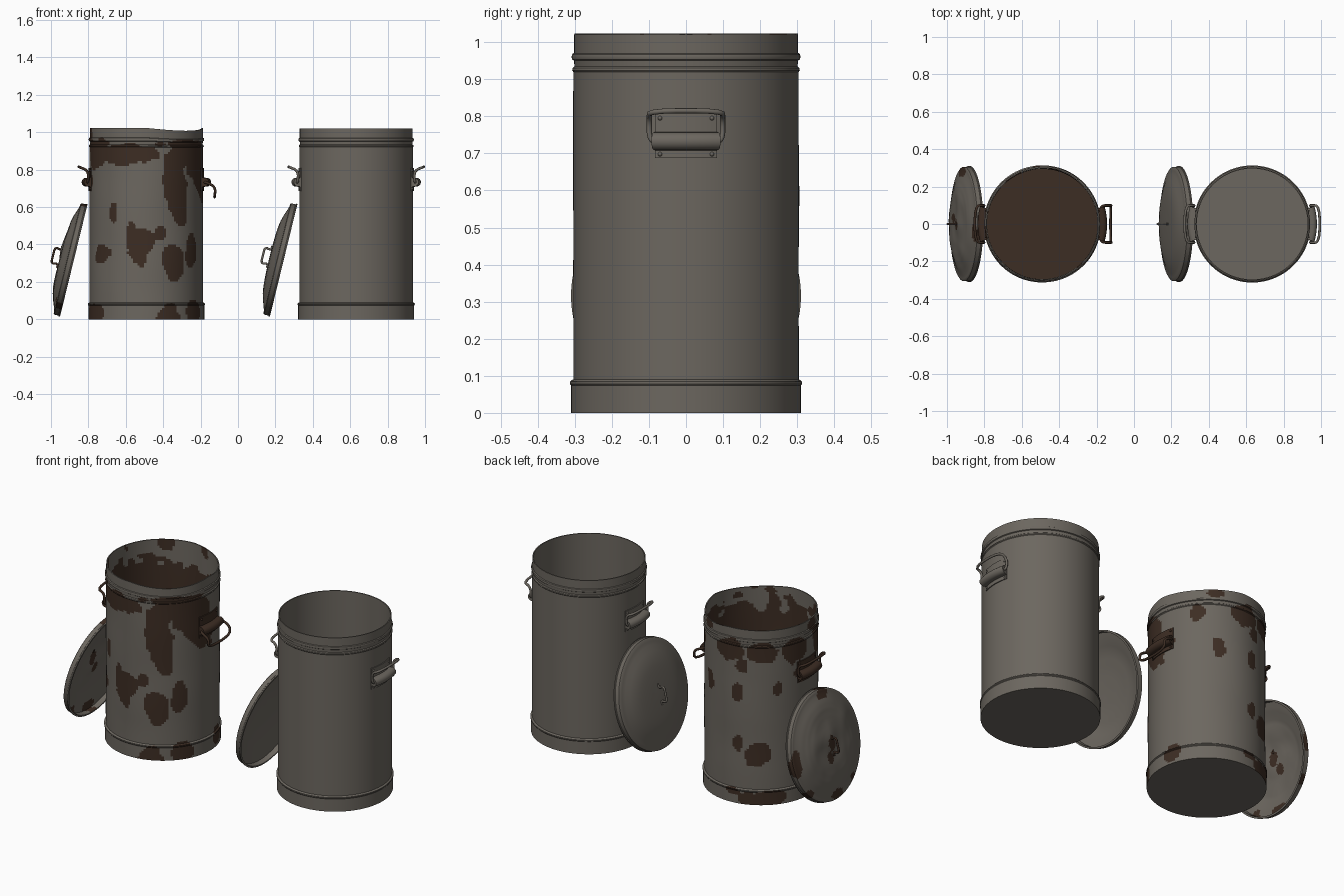
import bpy, bmesh, math
from mathutils import Vector, Matrix, noise

if "Cube" in bpy.data.objects:
    bpy.data.objects.remove(bpy.data.objects["Cube"])


def material(name, rgb):
    m = bpy.data.materials.new(name)
    m.diffuse_color = (*rgb, 1)
    m.use_nodes = True
    m.node_tree.nodes["Principled BSDF"].inputs["Base Color"].default_value = m.diffuse_color
    return m


STEEL = material("weathered steel", (0.150, 0.135, 0.115))
RUST = material("dark rust", (0.046, 0.026, 0.017))


def finish(name, bm, mats, matrix, angle=35):
    bmesh.ops.recalc_face_normals(bm, faces=bm.faces)
    me = bpy.data.meshes.new(name)
    bm.to_mesh(me)
    bm.free()
    for m in mats:
        me.materials.append(m)
    me.shade_smooth()
    me.set_sharp_from_angle(angle=math.radians(angle))
    ob = bpy.data.objects.new(name, me)
    ob.matrix_world = matrix
    bpy.context.collection.objects.link(ob)
    return ob


def resample(profile, step):
    out = [profile[0]]
    for a, b in zip(profile, profile[1:]):
        n = max(1, math.ceil(math.dist(a, b) / step))
        out += [(a[0] + (b[0] - a[0]) * i / n, a[1] + (b[1] - a[1]) * i / n)
                for i in range(1, n + 1)]
    return out


def lathe(name, profile, matrix, mats, seg=128, rule=None, deform=None):
    """Revolve an (r, z) profile; rule picks rusty faces, deform adds dents."""
    bm = bmesh.new()
    rings = []
    for r, z in profile:
        if r < 1e-6:
            rings.append([bm.verts.new((0, 0, z))] * seg)
        else:
            rings.append([bm.verts.new((r * math.cos(i * math.tau / seg),
                                        r * math.sin(i * math.tau / seg), z))
                          for i in range(seg)])
    for a, b in zip(rings, rings[1:]):
        for i in range(seg):
            j = (i + 1) % seg
            quad = list(dict.fromkeys((a[i], a[j], b[j], b[i])))
            f = bm.faces.new(quad)
            if rule and rule(f.calc_center_median()):
                f.material_index = 1
    if deform:
        for v in bm.verts:
            v.co = deform(v.co)
    return finish(name, bm, mats, matrix)


def chaikin(pts, rounds=2):
    pts = [Vector(p) for p in pts]
    for _ in range(rounds):
        new = [pts[0]]
        for a, b in zip(pts, pts[1:]):
            new += [a.lerp(b, 0.25), a.lerp(b, 0.75)]
        pts = new + [pts[-1]]
    return pts


def rod(name, pts, radius, mat, matrix, sides=10):
    """Round bar swept along a softened path."""
    pts = chaikin(pts)
    bm = bmesh.new()
    rings, side = [], None
    for i, p in enumerate(pts):
        t = (pts[min(i + 1, len(pts) - 1)] - pts[max(i - 1, 0)]).normalized()
        side = t.orthogonal() if side is None else side - t * side.dot(t)
        side.normalize()
        up = t.cross(side)
        rings.append([bm.verts.new(p + radius * (side * math.cos(k * math.tau / sides)
                                                 + up * math.sin(k * math.tau / sides)))
                      for k in range(sides)])
    for a, b in zip(rings, rings[1:]):
        for k in range(sides):
            bm.faces.new((a[k], a[(k + 1) % sides], b[(k + 1) % sides], b[k]))
    bm.faces.new(rings[0])
    bm.faces.new(rings[-1])
    return finish(name, bm, [mat], matrix, 50)


# Can profile: outside from the base up, over the lip and down the inside
CAN = [(0, 0), (0.31, 0), (0.31, 0.074), (0.313, 0.078), (0.313, 0.084), (0.309, 0.088),
       (0.304, 0.09), (0.304, 0.92), (0.307, 0.924), (0.306, 0.93), (0.301, 0.934),
       (0.302, 0.95), (0.307, 0.953), (0.309, 0.960), (0.307, 0.967), (0.302, 0.970),
       (0.302, 1.02), (0.296, 1.02), (0.296, 0.03), (0, 0.03)]
LID = [(0, 0.078), (0.10, 0.076), (0.16, 0.072), (0.20, 0.066), (0.235, 0.056), (0.265, 0.045),
       (0.285, 0.039), (0.300, 0.037), (0.306, 0.033), (0.306, 0.010), (0.310, 0.007),
       (0.310, 0.001), (0.306, 0), (0.300, 0.0), (0.300, 0.03), (0.265, 0.038),
       (0.20, 0.059), (0.10, 0.069), (0, 0.071)]

# Rust spots on the wall: angle, height, half angle, half height
SPOTS = [(-98, .41, 14, .11), (-142, .34, 13, .05), (-126, .57, 5, .06), (-60, .31, 11, .09),
         (-38, .36, 9, .08), (-55, .64, 11, .16), (-62, .78, 12, .14), (-38, .86, 26, .09),
         (-14, .78, 20, .13), (0, .72, 17, .10), (-112, .88, 30, .06), (-150, .89, 22, .08),
         (-76, .47, 6, .04), (180, .73, 17, .06), (92, .89, 14, .06), (128, .89, 16, .06),
         (162, .88, 17, .07), (100, .66, 7, .05), (121, .30, 12, .08), (100, .35, 6, .05),
         (142, .68, 5, .04), (62, .68, 7, .07), (40, .88, 9, .05), (105, .80, 7, .04),
         (126, .03, 26, .05), (-68, .03, 14, .07), (-155, .02, 16, .06), (-33, .04, 12, .07),
         (15, .06, 10, .05), (95, .07, 8, .03), (-45, .94, 36, .025), (-140, .94, 12, .02),
         (60, 1.0, 9, .03), (-170, .99, 8, .03)]
LID_SPOTS = [(0, 0, .055, .035), (-.05, .03, .04, .03), (0, .28, .07, .03), (.28, -.04, .03, .05),
             (-.28, 0, .03, .06), (-.2, .22, .03, .03), (-.25, -.17, .03, .03)]


def can_rust(c):
    r, phi = math.hypot(c.x, c.y), math.degrees(math.atan2(c.y, c.x))
    n = noise.noise(c * 9) + 0.5 * noise.noise(c * 21)
    if c.z < 0.001:
        return False
    if r < 0.2995:                                   # inside
        return c.z < 0.93 + 0.16 * n
    for a, z, wa, hz in SPOTS:
        d = (phi - a + 180) % 360 - 180
        if (d / wa) ** 2 + ((c.z - z) / hz) ** 2 + 1.0 * n < 1:
            return True
    return False


def lid_rust(c):
    n = noise.noise(c * 14 + Vector((3, 1, 7)))
    return c.z > 0.002 and any(((c.x - u) / a) ** 2 + ((c.y - v) / b) ** 2 + n < 1
                               for u, v, a, b in LID_SPOTS)


def can_dents(co):
    phi = math.atan2(co.y, co.x)
    top = max(0, (co.z - 0.9) / 0.12)
    k = 1 + 0.012 * noise.noise(co * 4) * abs(math.sin(phi)) * min(1, co.z * 4)
    dz = top * (0.003 - 0.030 * max(0, math.cos(phi)) * abs(math.sin(phi)))
    return Vector((co.x * k, co.y * k, co.z + dz))


def lid_dents(co):
    fade = max(0, 1 - math.hypot(co.x, co.y) / 0.3)
    return co + Vector((0, 0, 0.012 * fade * noise.noise(Vector((co.x, co.y, 0)) * 9)))


def side_handle(label, matrix, mat, swing):
    # Curved mounting plate with a rolled sleeve
    sec = [(0.298, .687), (0.309, .687), (0.309, .708)]
    sec += [(0.322 + 0.024 * math.cos(t), .733 + 0.024 * math.sin(t))
            for t in (math.radians(-100 + 20 * i) for i in range(11))]
    sec += [(0.309, .758), (0.309, .81), (0.298, .81)]
    bm = bmesh.new()
    half, n = math.asin(0.085 / 0.315), 12
    rings = []
    for i in range(n + 1):
        a = -half + 2 * half * i / n
        rings.append([bm.verts.new((r * math.cos(a), r * math.sin(a), z)) for r, z in sec])
    for a, b in zip(rings, rings[1:]):
        for k in range(len(sec)):
            m = (k + 1) % len(sec)
            bm.faces.new((a[k], a[m], b[m], b[k]))
    bm.faces.new(rings[0])
    bm.faces.new(rings[-1])
    # Rivets
    for y in (-0.07, 0.07):
        for z in (0.698, 0.795):
            bmesh.ops.create_uvsphere(bm, u_segments=10, v_segments=6, radius=0.006,
                                      matrix=Matrix.Translation((0.301, y, z)))
    finish(label + "_handle_bracket", bm, [mat], matrix)
    # Swinging bail, bent outward at its grip
    hinge = Vector((0.314, 0, 0.733))
    half_path = [(0.006, .07, 0), (-0.002, .099, 0), (-0.004, .099, .062), (0.047, .099, .082)]
    pts = [(x, -y, z) for x, y, z in half_path] + half_path[::-1]
    turn = Matrix.Rotation(math.radians(swing), 3, 'Y')
    rod(label + "_handle_bail", [hinge + turn @ Vector(p) for p in pts], 0.007, mat, matrix)


def bin_set(label, cx, rusty, swings):
    place = Matrix.Translation((cx, 0, 0))
    mats = [STEEL, RUST]
    metal = RUST if rusty else STEEL
    # Can body
    lathe(label + "_can", resample(CAN, 0.0125 if rusty else 0.12), place, mats,
          160 if rusty else 128, can_rust if rusty else None, can_dents if rusty else None)
    # Handles on both sides
    for side, angle, swing in (("right", 0, swings[0]), ("left", math.pi, swings[1])):
        side_handle(f"{label}_{side}", place @ Matrix.Rotation(angle, 4, 'Z'), metal, swing)
    # Lid leaning against the can
    s, c = 0.238, 0.972
    lean = Matrix(((s, 0, -c, cx - 0.388), (0, 1, 0, 0), (c, 0, s, 0.315), (0, 0, 0, 1)))
    lathe(label + "_lid", resample(LID, 0.012 if rusty else 0.05), lean, mats, 128,
          lid_rust if rusty else None, lid_dents if rusty else None)
    # Lid grip
    grip = [(-.06, 0, .077), (-.036, 0, .078), (-.046, 0, .114), (0, 0, .114),
            (.046, 0, .114), (.036, 0, .078), (.06, 0, .077)]
    rod(label + "_lid_grip", grip, 0.006, metal, lean)


bin_set("rusty", -0.49, True, (118, 0))
bin_set("clean", 0.632, False, (0, 0))
